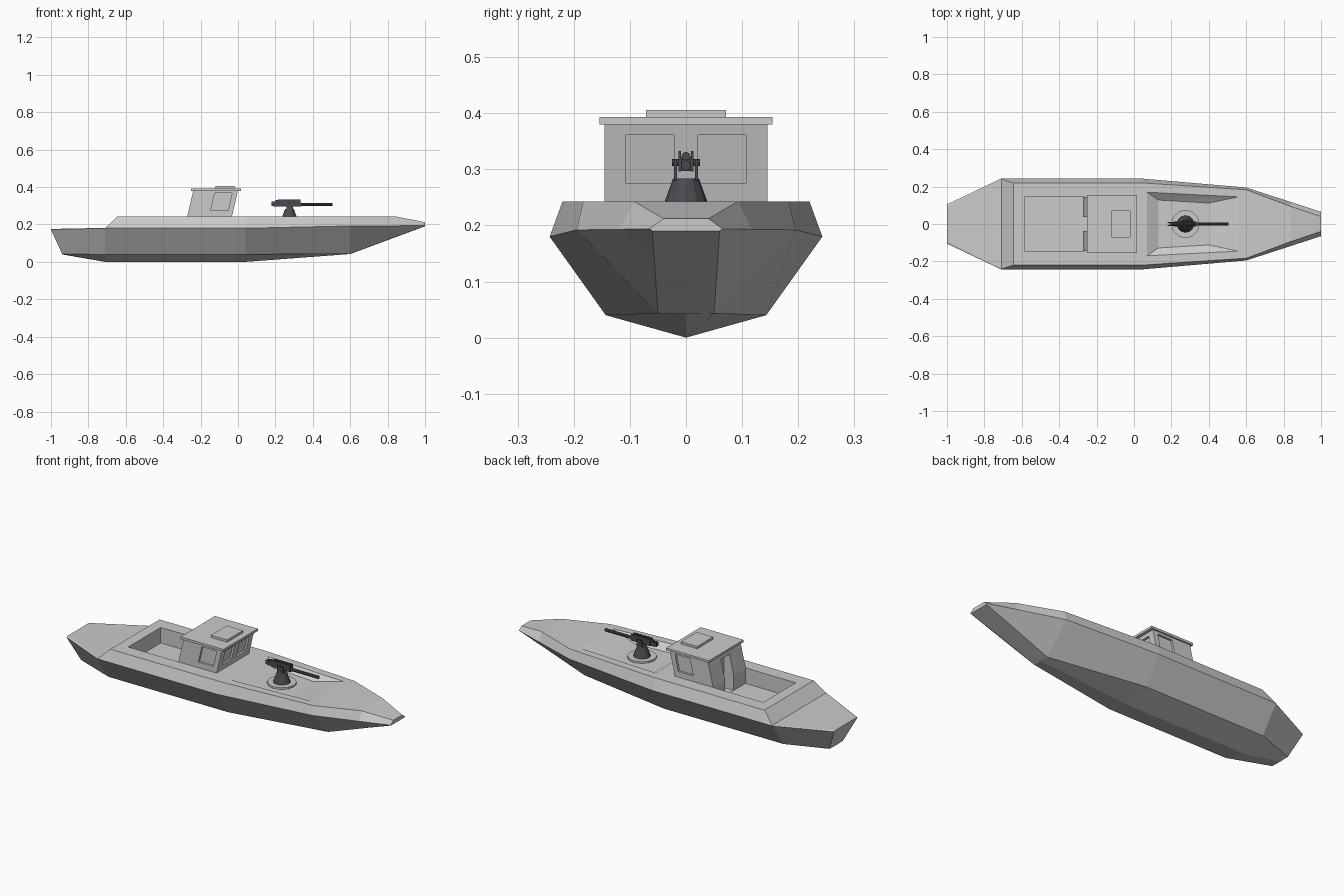
import bpy, bmesh, math
from mathutils import Matrix

if "Cube" in bpy.data.objects:
    bpy.data.objects.remove(bpy.data.objects["Cube"])

dark = bpy.data.materials.new("gunmetal")
dark.diffuse_color = (0.07, 0.07, 0.08, 1)
dark.use_nodes = True
dark.node_tree.nodes["Principled BSDF"].inputs["Base Color"].default_value = dark.diffuse_color


def finish(name, bm, mat=None):
    bmesh.ops.recalc_face_normals(bm, faces=bm.faces)
    me = bpy.data.meshes.new(name)
    bm.to_mesh(me)
    bm.free()
    ob = bpy.data.objects.new(name, me)
    bpy.context.collection.objects.link(ob)
    if mat:
        me.materials.append(mat)
    return ob


def convex(name, pts, mat=None):
    bm = bmesh.new()
    for p in pts:
        bm.verts.new(p)
    bmesh.ops.convex_hull(bm, input=bm.verts)
    bmesh.ops.dissolve_limit(bm, angle_limit=0.01, verts=bm.verts, edges=bm.edges)
    return finish(name, bm, mat)


def box(name, x0, x1, y0, y1, z0, z1, mat=None, lean=0):
    # lean shifts the top forward along x
    return convex(name, [(x + (lean if z == z1 else 0), y, z)
                         for x in (x0, x1) for y in (y0, y1) for z in (z0, z1)], mat)


def cone(name, loc, r1, r2, depth, sides, axis="Z", mat=None):
    bm = bmesh.new()
    rot = {"Z": Matrix(), "X": Matrix.Rotation(math.pi / 2, 4, "Y"),
           "Y": Matrix.Rotation(math.pi / 2, 4, "X")}[axis]
    bmesh.ops.create_cone(bm, cap_ends=True, segments=sides, radius1=r1, radius2=r2,
                          depth=depth, matrix=Matrix.Translation(loc) @ rot)
    return finish(name, bm, mat)


def cut(target, cutter):
    m = target.modifiers.new("cut", "BOOLEAN")
    m.operation = "DIFFERENCE"
    m.solver = "EXACT"
    m.object = cutter
    cutter.hide_render = True
    cutter.hide_set(True)


# Hull: half sections (keel, chine, sheer, deck edge) lofted from stern to bow
stations = [
    [(-.94, 0, .04), (-.94, .06, .042), (-1, .105, .172), (-1, .095, .176)],
    [(-.71, 0, 0), (-.71, .143, .04), (-.71, .243, .18), (-.708, .24, .182)],
    [(-.645, 0, 0), (-.645, .143, .04), (-.645, .243, .18), (-.645, .22, .243)],
    [(.04, 0, 0), (.04, .143, .04), (.04, .243, .18), (.04, .22, .243)],
    [(.6, 0, .042), (.6, .05, .043), (.6, .195, .192), (.6, .183, .243)],
    [(.84, 0, .131), (.84, .056, .132), (.84, .117, .193), (.84, .093, .243)],
    [(1, 0, .19), (1, .06, .19), (1, .065, .194), (1, .04, .212)],
]
bm = bmesh.new()
rings = []
for st in stations:
    ring = st + [(x, -y, z) for x, y, z in reversed(st[1:])]
    rings.append([bm.verts.new(p) for p in ring])
for a, b in zip(rings, rings[1:]):
    for i in range(7):
        j = (i + 1) % 7
        bm.faces.new((a[i], a[j], b[j], b[i]))
bm.faces.new(rings[0])
bm.faces.new(rings[-1])
hull = finish("hull", bm)

# Aft cockpit and sunken foredeck
cut(hull, box("cockpit_cutter", -.585, -.27, -.145, .145, .155, .35))
well = [(.07, .17, .243), (.56, .145, .243), (.07, .17, .3), (.56, .145, .3),
        (.13, .128, .212), (.4, .112, .212)]
cut(hull, convex("foredeck_cutter", well + [(x, -y, z) for x, y, z in well]))

# Cabin with recessed windows and rear doorway
cabin = box("cabin", -.272, -.033, -.145, .145, .24, .382, lean=.033)
door = box("door_cutter", -.32, -.21, -.038, .038, .156, .355)
cut(cabin, door)
cut(hull, door)
for s in (-1, 1):
    cut(cabin, box("side_window_cutter", -.146, -.053, s * .133, s * .17, .275, .367, lean=.021))
    cut(cabin, box("front_window_cutter", -.037, .05, s * .021, s * .107, .275, .361, lean=.02))
box("cabin_roof", -.252, .016, -.154, .154, .38, .393)
box("roof_hatch", -.12, -.018, -.071, .071, .392, .406)

# Gun mount
gx = .275
cone("gun_base_plate", (gx, 0, .216), .076, .076, .012, 12)
cone("gun_pedestal", (gx, 0, .252), .046, .023, .064, 12, mat=dark)
for s in (-1, 1):
    box("yoke_arm", gx - .015, gx + .02, s * .016, s * .021, .28, .318, dark)
    box("receiver_side_plate", .215, .335, s * .009, s * .013, .296, .333, dark)
    box("rear_grip", .178, .22, s * .006, s * .01, .3, .322, dark)
cone("trunnion", (gx, 0, .312), .006, .006, .05, 8, "Y", dark)
box("receiver", .19, .34, -.009, .009, .297, .318, dark)
cone("recoil_tube", (.265, 0, .323), .008, .008, .13, 8, "X", dark)
cone("barrel", (.405, 0, .307), .009, .009, .2, 8, "X", dark)
